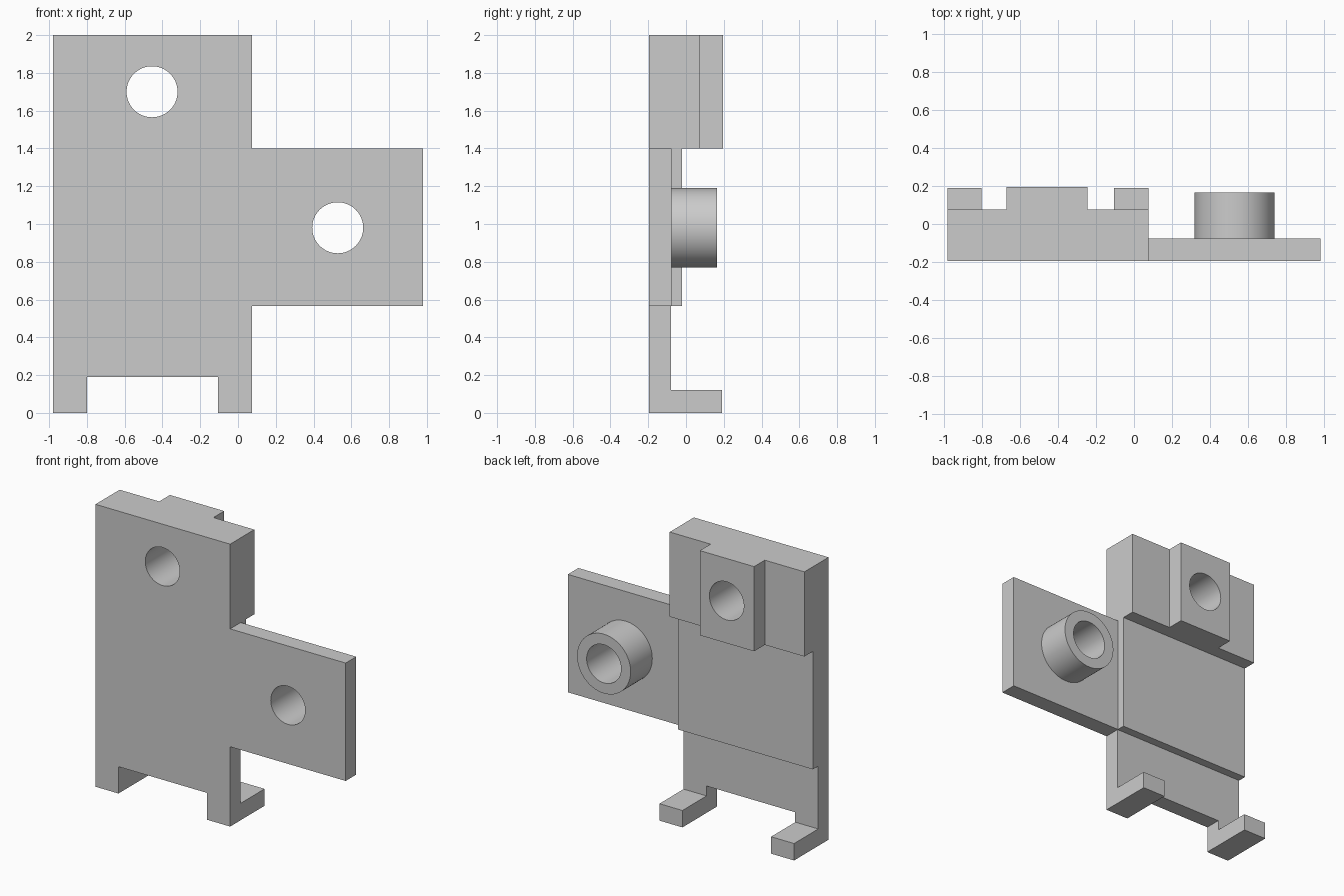
import bpy
import bmesh
import math
from mathutils import Matrix, Vector

default = bpy.data.objects.get("Cube")
if default:
    bpy.data.objects.remove(default, do_unlink=True)

FRONT = -0.195
LEFT, RIGHT = -0.98, 0.075

grey = bpy.data.materials.new("plain grey")
grey.use_nodes = True
grey.diffuse_color = (0.6, 0.6, 0.6, 1)
grey.node_tree.nodes["Principled BSDF"].inputs["Base Color"].default_value = (0.6, 0.6, 0.6, 1)


def finish(name, bm):
    bmesh.ops.recalc_face_normals(bm, faces=bm.faces)
    mesh = bpy.data.meshes.new(name)
    bm.to_mesh(mesh)
    bm.free()
    mesh.materials.append(grey)
    obj = bpy.data.objects.new(name, mesh)
    bpy.context.collection.objects.link(obj)
    return obj


def prism(name, profile, x0, x1):
    """Extrude a (y, z) side profile along x."""
    bm = bmesh.new()
    face = bm.faces.new([bm.verts.new((x0, y, z)) for y, z in profile])
    ext = bmesh.ops.extrude_face_region(bm, geom=[face])
    verts = [v for v in ext["geom"] if isinstance(v, bmesh.types.BMVert)]
    bmesh.ops.translate(bm, verts=verts, vec=Vector((x1 - x0, 0, 0)))
    return finish(name, bm)


def box(name, x0, x1, y0, y1, z0, z1):
    return prism(name, [(y0, z0), (y1, z0), (y1, z1), (y0, z1)], x0, x1)


def cylinder(name, x, z, radius, y0, y1):
    """Round bar running front to back."""
    bm = bmesh.new()
    place = Matrix.Translation((x, (y0 + y1) / 2, z)) @ Matrix.Rotation(math.pi / 2, 4, "X")
    bmesh.ops.create_cone(bm, cap_ends=True, segments=64, radius1=radius,
                          radius2=radius, depth=y1 - y0, matrix=place)
    return finish(name, bm)


def combine(target, tool, operation):
    """Apply a boolean and drop the tool."""
    mod = target.modifiers.new(tool.name, "BOOLEAN")
    mod.operation = operation
    mod.solver = "EXACT"
    mod.object = tool
    bpy.context.view_layer.objects.active = target
    bpy.ops.object.modifier_apply(modifier=mod.name)
    bpy.data.objects.remove(tool, do_unlink=True)


# Stepped main plate with its foot lip
bracket = prism("bracket_plate", [
    (FRONT, 0), (0.19, 0), (0.19, 0.12), (-0.08, 0.12), (-0.08, 0.565), (-0.02, 0.565),
    (-0.02, 1.4), (0.075, 1.4), (0.075, 2), (FRONT, 2)], LEFT, RIGHT)

# Raised block behind the upper hole, side wing and its collar
combine(bracket, box("upper_block", -0.67, -0.245, -0.1, 0.195, 1.4, 2), "UNION")
combine(bracket, box("side_wing", -0.1, 0.98, FRONT, -0.077, 0.565, 1.4), "UNION")
combine(bracket, cylinder("wing_collar", 0.528, 0.98, 0.21, -0.14, 0.165), "UNION")

# Notch that splits the foot into two hooks
combine(bracket, box("foot_notch", -0.8, -0.105, -0.4, 0.4, -0.2, 0.19), "DIFFERENCE")

# Through holes
for x, z in ((-0.455, 1.7), (0.528, 0.98)):
    combine(bracket, cylinder("through_hole", x, z, 0.135, -0.4, 0.4), "DIFFERENCE")

# Smooth round walls, sharp corners
bpy.ops.object.select_all(action="DESELECT")
bracket.select_set(True)
bpy.context.view_layer.objects.active = bracket
bpy.ops.object.shade_smooth_by_angle(angle=math.radians(30))
